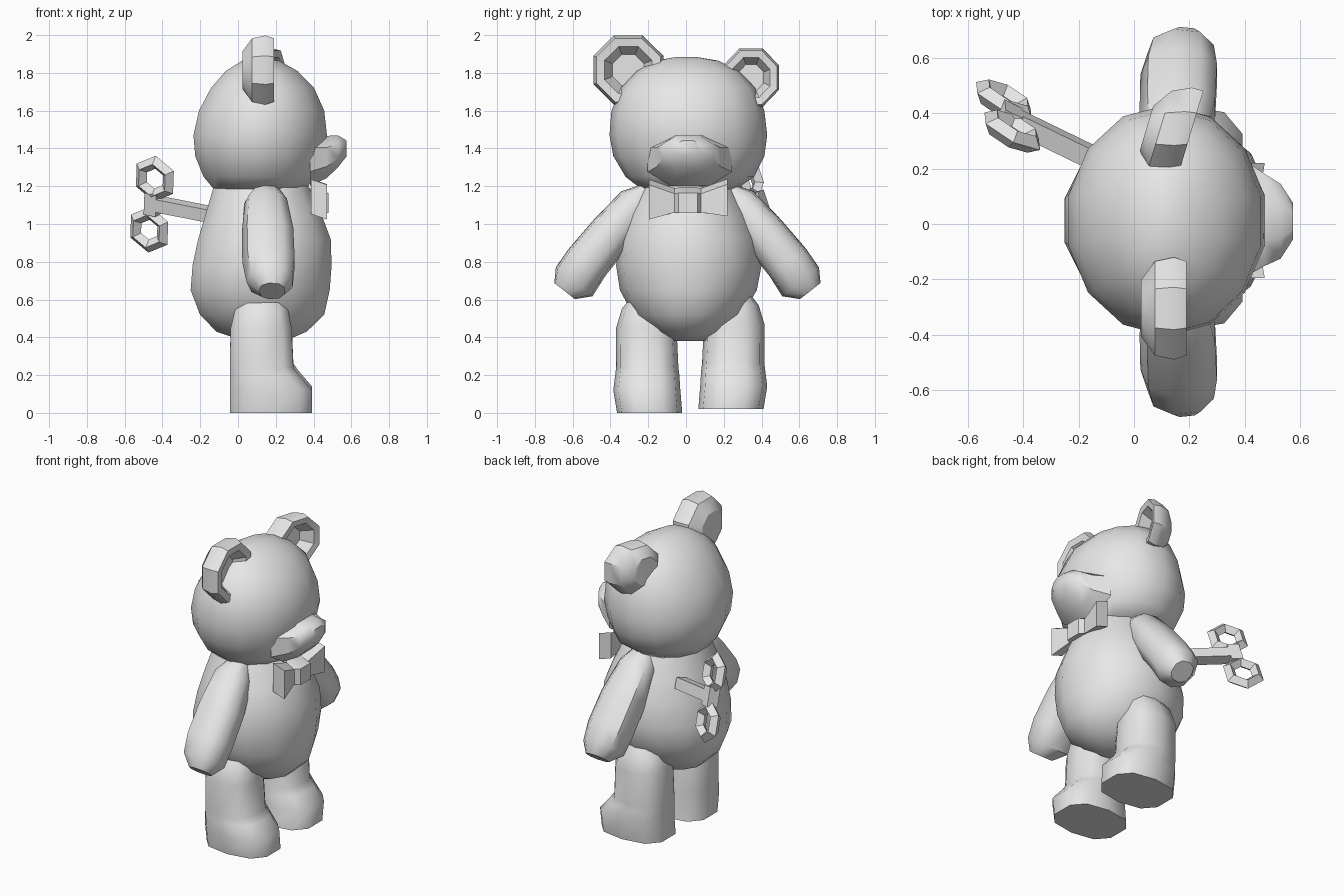
import bpy, bmesh, math
from mathutils import Vector, Matrix

grey = bpy.data.materials.new("plain_grey")
grey.diffuse_color = (0.8, 0.8, 0.8, 1)


def finish(name, bm, angle=45):
    """Turn a bmesh into a named, shaded object."""
    bmesh.ops.recalc_face_normals(bm, faces=bm.faces)
    me = bpy.data.meshes.new(name)
    bm.to_mesh(me)
    bm.free()
    me.materials.append(grey)
    ob = bpy.data.objects.new(name, me)
    bpy.context.collection.objects.link(ob)
    bpy.ops.object.select_all(action='DESELECT')
    ob.select_set(True)
    bpy.context.view_layer.objects.active = ob
    bpy.ops.object.shade_smooth_by_angle(angle=math.radians(angle))
    return ob


def loft(name, rings, sides=12, power=1.0, angle=45):
    """Skin closed rings, each given as (centre, half-axis u, half-axis v)."""
    bm = bmesh.new()
    loops = []
    for c, u, v in rings:
        loop = []
        for i in range(sides):
            a = 2 * math.pi * (i + 0.5) / sides
            ca, sa = math.cos(a), math.sin(a)
            ca = math.copysign(abs(ca) ** power, ca)
            sa = math.copysign(abs(sa) ** power, sa)
            loop.append(bm.verts.new(Vector(c) + Vector(u) * ca + Vector(v) * sa))
        loops.append(loop)
    for a, b in zip(loops, loops[1:]):
        for i in range(sides):
            j = (i + 1) % sides
            bm.faces.new((a[i], a[j], b[j], b[i]))
    bm.faces.new(loops[0])
    bm.faces.new(loops[-1])
    return finish(name, bm, angle)


def slices(rows):
    """Horizontal rings from rows of z, x0, x1, y0, y1."""
    return [(((a + b) / 2, (c + d) / 2, z), ((b - a) / 2, 0, 0), (0, (d - c) / 2, 0))
            for z, a, b, c, d in rows]


# Head
loft("head", slices([
    (1.18, -0.13, 0.36, -0.23, 0.26), (1.25, -0.19, 0.42, -0.32, 0.36),
    (1.36, -0.235, 0.455, -0.385, 0.415), (1.47, -0.245, 0.48, -0.405, 0.43),
    (1.60, -0.215, 0.465, -0.395, 0.415), (1.72, -0.15, 0.41, -0.345, 0.37),
    (1.81, -0.07, 0.32, -0.26, 0.28), (1.865, 0.02, 0.22, -0.16, 0.17),
    (1.885, 0.09, 0.15, -0.05, 0.05)]), 14)

# Round body
loft("body", slices([
    (0.38, 0.03, 0.25, -0.08, 0.10), (0.43, -0.12, 0.37, -0.18, 0.20),
    (0.52, -0.21, 0.465, -0.28, 0.30), (0.65, -0.26, 0.495, -0.35, 0.375),
    (0.78, -0.25, 0.505, -0.37, 0.40), (0.92, -0.22, 0.50, -0.355, 0.38),
    (1.05, -0.18, 0.45, -0.31, 0.33), (1.20, -0.135, 0.38, -0.23, 0.25)]), 14)

# Legs with feet pointing forward (+x)
leg = [(0.0, -0.05, 0.40, -0.365, -0.02), (0.12, -0.05, 0.40, -0.385, -0.03),
       (0.20, -0.05, 0.33, -0.375, -0.035), (0.24, -0.05, 0.30, -0.37, -0.04),
       (0.45, -0.045, 0.29, -0.37, -0.05), (0.55, -0.02, 0.27, -0.34, -0.07),
       (0.64, 0.06, 0.22, -0.27, -0.12)]
loft("right_leg", slices(leg), 10, 0.75)
loft("left_leg", slices([(z + 0.02, a, b, 0.045 - d, 0.045 - c)
                         for z, a, b, c, d in leg]), 10, 0.75)

# Arms sloping outwards: distance along, sideways centre, half width, x centre, half depth
arm = [(-0.80, 0.875, 0.055, 0.15, 0.07), (-0.71, 0.885, 0.105, 0.15, 0.115),
       (-0.50, 0.895, 0.118, 0.16, 0.14), (-0.30, 0.90, 0.122, 0.165, 0.142),
       (-0.18, 0.89, 0.125, 0.17, 0.125), (-0.11, 0.90, 0.07, 0.18, 0.07)]
for name, s, shift in (("right_arm", 1, 0), ("left_arm", -1, 0.015)):
    rings = []
    for t, o, h, x, d in arm:
        y, z = -0.62 * t - 0.79 * o, -0.79 * t + 0.62 * o
        rings.append(((x, s * y + shift, z), (d, 0, 0), (0, -0.79 * s * h, 0.62 * h)))
    loft(name, rings, 9, 0.85)


# Ears: rounded back, rim, and a hollow open to the front
def ear(name, y, z, ry, rz, x, lean):
    rows = [(-0.09, 0.55), (-0.04, 0.92), (0.03, 1.0), (0.075, 0.92),
            (0.07, 0.68), (0.0, 0.45)]
    loft(name, [((x + dx, y, z), (lean * ry * k, ry * k, 0), (0, 0, rz * k))
                for dx, k in rows], 8, 1.0, 35)


ear("right_ear", -0.305, 1.815, 0.20, 0.198, 0.115, 0.0)
ear("left_ear", 0.345, 1.775, 0.16, 0.168, 0.135, 0.3)

# Muzzle
loft("muzzle", [((x, y, z), (0, ry, 0), (0, 0, rz)) for x, y, z, ry, rz in (
    (0.38, 0.02, 1.34, 0.24, 0.15), (0.47, 0.015, 1.355, 0.18, 0.12),
    (0.53, 0.01, 1.385, 0.145, 0.09), (0.575, 0.01, 1.40, 0.07, 0.045))], 8, 0.9, 40)

# Bow tie: flared wings and a narrow knot, one lofted strip along y
loft("bow_tie", [((x, y, z), (dx, 0, -0.02), (0, 0, h)) for y, x, z, dx, h in (
    (-0.195, 0.43, 1.13, 0.06, 0.13), (-0.06, 0.42, 1.125, 0.04, 0.07),
    (-0.04, 0.43, 1.125, 0.07, 0.075), (0.06, 0.43, 1.125, 0.07, 0.075),
    (0.08, 0.42, 1.125, 0.04, 0.07), (0.22, 0.43, 1.14, 0.06, 0.12))], 4, 1.0, 25)

# Wind-up key in the back
start, hub = Vector((-0.12, 0.225, 1.045)), Vector((-0.45, 0.385, 1.11))
along = (hub - start).normalized()
up = Vector((0.04, -0.105, 0.265)).normalized()
up = (up - along * up.dot(along)).normalized()
side = along.cross(up)
u, v = up * 0.05, side * 0.05
loft("key_shaft", [(start, u, v), (hub, u, v)], 4, 1.0, 25)
loft("key_hub", [(hub - up * 0.06, along * 0.05, v), (hub + up * 0.06, along * 0.05, v)],
     4, 1.0, 25)
for name, c in (("key_upper_loop", (-0.44, 0.335, 1.24)),
                ("key_lower_loop", (-0.47, 0.445, 0.97))):
    bm = bmesh.new()
    grid = []
    for i in range(6):
        a = math.pi * (i + 0.5) / 3
        r = along * math.cos(a) + up * math.sin(a)
        grid.append([bm.verts.new(Vector(c) + r * k + side * s) for k, s in
                     ((0.055, 0), (0.09, 0.035), (0.128, 0), (0.09, -0.035))])
    for i in range(6):
        p, q = grid[i], grid[(i + 1) % 6]
        for j in range(4):
            k = (j + 1) % 4
            bm.faces.new((p[j], p[k], q[k], q[j]))
    finish(name, bm, 25)
